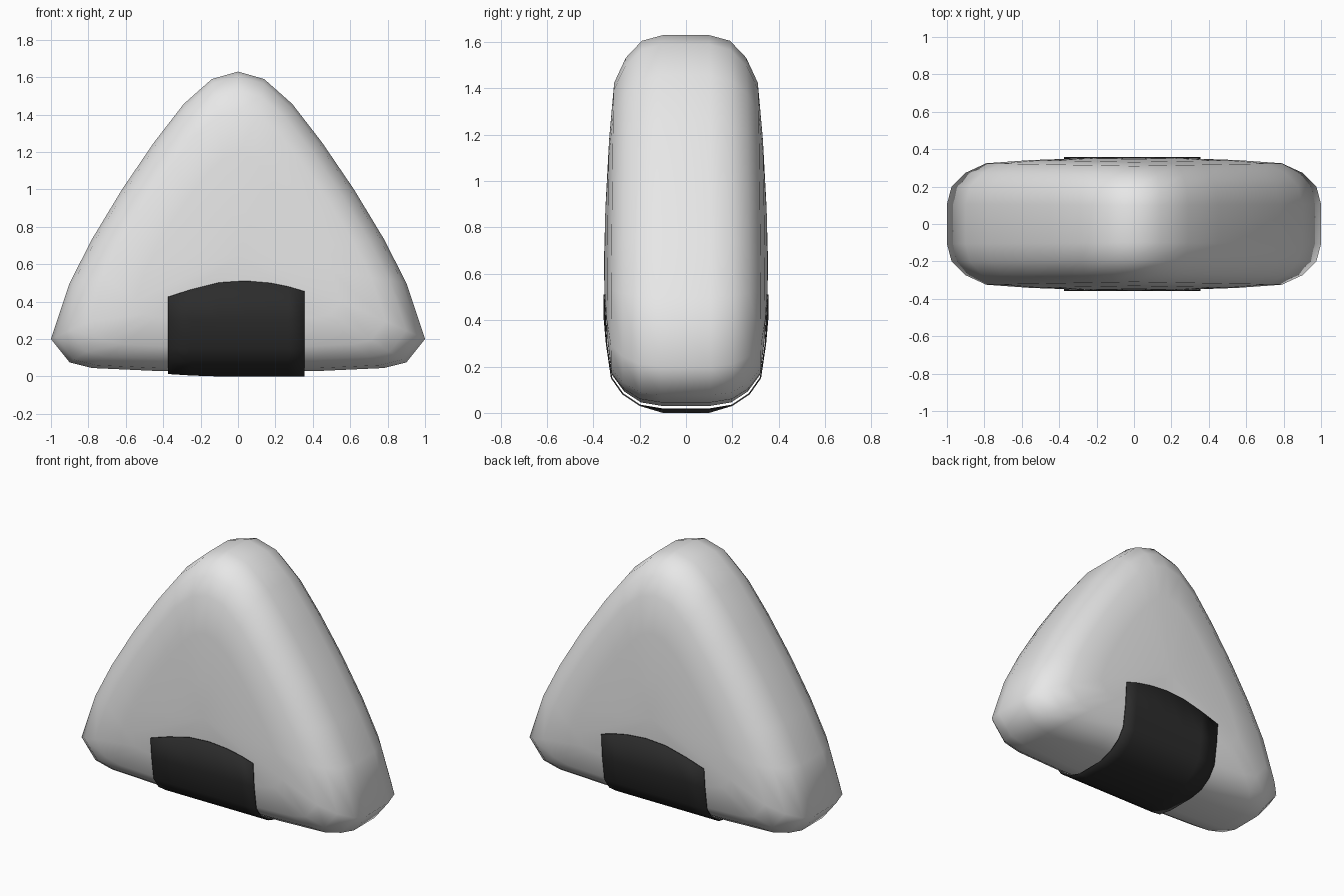
import bpy

if "Cube" in bpy.data.objects:
    bpy.data.objects.remove(bpy.data.objects["Cube"])


def material(name, rgb):
    m = bpy.data.materials.new(name)
    m.diffuse_color = (*rgb, 1)
    m.use_nodes = True
    m.node_tree.nodes["Principled BSDF"].inputs["Base Color"].default_value = m.diffuse_color
    return m


def make_object(name, verts, faces, mat):
    mesh = bpy.data.meshes.new(name)
    mesh.from_pydata(verts, [], faces)
    mesh.materials.append(mat)
    mesh.polygons.foreach_set("use_smooth", [True] * len(faces))
    mesh.update()
    ob = bpy.data.objects.new(name, mesh)
    bpy.context.collection.objects.link(ob)
    return ob


rice = material("rice white", (0.8, 0.8, 0.8))
seaweed = material("seaweed black", (0.025, 0.025, 0.025))

# Rice ball: rounded triangular outline, shrunk towards its centre in rings
half = [(0, 1.63), (.14, 1.59), (.29, 1.457), (.45, 1.25), (.62, 1.0), (.78, .735),
        (.9, .5), (1, .2), (.9, .075), (.78, .045), (.45, .03), (0, .03)]
outline = half + [(-x, z) for x, z in half[-2:0:-1]]
CZ = .65
rings = [(.25, .347), (.55, .331), (.79, .31), (.9, .26), (.975, .19), (1, .1)]
levels = [(s, -y) for s, y in rings] + [(s, y) for s, y in reversed(rings)]

verts, faces = [], []
n = len(outline)
for s, y in levels:
    for x, z in outline:
        verts.append((x * s, y * (1 + .06 * abs(x * s)), CZ + (z - CZ) * s))
for r in range(len(levels) - 1):
    for i in range(n):
        a, b = r * n + i, r * n + (i + 1) % n
        faces.append((a, a + n, b + n, b))
# Close the front and back with fans
front = len(verts)
verts += [(0, -.354, CZ), (0, .354, CZ)]
last = (len(levels) - 1) * n
for i in range(n):
    j = (i + 1) % n
    faces.append((front, i, j))
    faces.append((front + 1, last + j, last + i))
make_object("rice_ball", verts, faces, rice)

# Seaweed strip: U-shaped sheet wrapped under the base, with an arched top edge
columns = [(-.375, .425, .013), (-.25, .465, .005), (-.1, .502, 0), (.04, .511, 0),
           (.17, .500, 0), (.27, .480, 0), (.355, .455, 0)]
verts, faces = [], []
for x, top, low in columns:
    side = [(.357, top), (.346, .3), (.324, .15), (.275, .08), (.2, .03), (.1, low)]
    profile = [(-y, z) for y, z in side] + side[::-1]
    verts += [(x, y, z) for y, z in profile]
m = 12
for c in range(len(columns) - 1):
    for k in range(m - 1):
        a = c * m + k
        faces.append((a, a + 1, a + m + 1, a + m))
strip = make_object("seaweed_strip", verts, faces, seaweed)

# Make all normals point outward, then thicken the sheet inward
import bmesh
for ob in bpy.data.objects:
    bm = bmesh.new()
    bm.from_mesh(ob.data)
    if ob is not strip:
        bmesh.ops.recalc_face_normals(bm, faces=bm.faces)
    else:
        bm.faces.ensure_lookup_table()
        bm.normal_update()
        lowest = min(bm.faces, key=lambda f: f.calc_center_median().z)
        if lowest.normal.z > 0:
            bmesh.ops.reverse_faces(bm, faces=bm.faces)
    bm.to_mesh(ob.data)
    bm.free()
thick = strip.modifiers.new("thickness", 'SOLIDIFY')
thick.thickness = .006
thick.offset = -1
